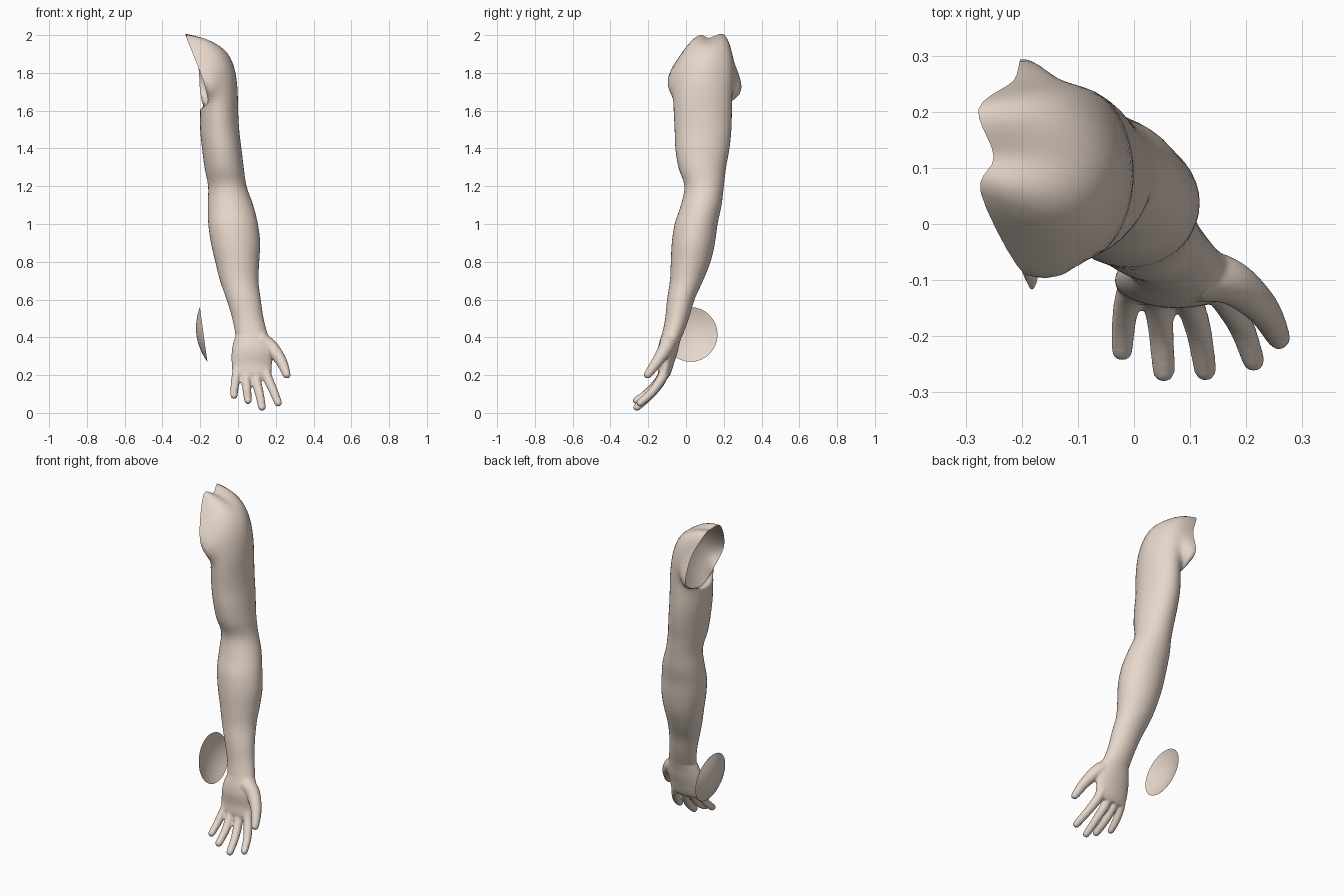
import bpy, bmesh, math
from mathutils import Vector as V

if "Cube" in bpy.data.objects:
    bpy.data.objects.remove(bpy.data.objects["Cube"])

skin = bpy.data.materials.new("skin")
skin.diffuse_color = (0.80, 0.68, 0.59, 1)
skin.use_nodes = True
skin.node_tree.nodes["Principled BSDF"].inputs["Base Color"].default_value = skin.diffuse_color
N = 40


def catmull(pts, t, closed=False):
    """Smooth interpolation through points, t in index units."""
    n = len(pts)
    i = int(math.floor(t)) if closed else min(int(t), n - 2)
    f = t - i
    g = (lambda k: pts[k % n]) if closed else (lambda k: pts[max(0, min(n - 1, k))])
    a, b, c, d = g(i - 1), g(i), g(i + 1), g(i + 2)
    return [0.5 * (2 * q + (r - p) * f + (2 * p - 5 * q + 4 * r - s) * f * f
                   + (3 * q - p - 3 * r + s) * f ** 3) for p, q, r, s in zip(a, b, c, d)]


def loft(bm, rings, cap=False):
    loops = [[bm.verts.new(p) for p in r] for r in rings]
    for a, b in zip(loops, loops[1:]):
        n = len(a)
        for i in range(n):
            bm.faces.new((a[i], a[(i + 1) % n], b[(i + 1) % n], b[i]))
    if cap:
        bm.faces.new(loops[0][::-1])
        bm.faces.new(loops[-1])


def finish(name, bm):
    bmesh.ops.recalc_face_normals(bm, faces=bm.faces)
    me = bpy.data.meshes.new(name)
    bm.to_mesh(me)
    bm.free()
    for p in me.polygons:
        p.use_smooth = True
    me.materials.append(skin)
    ob = bpy.data.objects.new(name, me)
    bpy.context.collection.objects.link(ob)
    return ob


def ellipse(row, n=N):
    z, x0, x1, y0, y1 = row
    return [V(((x0 + x1) / 2 + (x1 - x0) / 2 * math.cos(2 * math.pi * i / n),
               (y0 + y1) / 2 + (y1 - y0) / 2 * math.sin(2 * math.pi * i / n), z)) for i in range(n)]


# arm: z, x min, x max, y min, y max
arm = [(0.41, -0.012, 0.158, -0.128, -0.018), (0.50, -0.03, 0.135, -0.11, 0.015),
       (0.60, -0.06, 0.12, -0.10, 0.045), (0.70, -0.095, 0.108, -0.085, 0.09),
       (0.80, -0.12, 0.112, -0.08, 0.13), (0.90, -0.143, 0.117, -0.075, 0.153),
       (1.00, -0.157, 0.105, -0.06, 0.167), (1.10, -0.16, 0.08, -0.027, 0.188),
       (1.20, -0.158, 0.045, -0.008, 0.20), (1.30, -0.177, 0.03, -0.04, 0.212),
       (1.40, -0.19, 0.018, -0.056, 0.23), (1.50, -0.20, 0.006, -0.06, 0.24),
       (1.60, -0.20, 0.0, -0.065, 0.243)]
bm = bmesh.new()
rings = [ellipse(catmull(arm, k / 4)) for k in range(4 * (len(arm) - 1) + 1)]

# shoulder: rim of the opening (x, y, z) and handle back towards the arm, by angle
rim = [(-0.25, 0.12, 1.985, 0.22, 0.0, -0.02), (-0.277, 0.205, 2.0, 0.17, 0.03, -0.04),
       (-0.215, 0.255, 1.86, 0.10, 0.01, -0.05), (-0.20, 0.287, 1.70, 0.05, 0.0, -0.04),
       (-0.18, 0.12, 1.62, 0.0, 0.0, -0.01), (-0.16, -0.03, 1.66, 0.01, -0.01, -0.02),
       (-0.195, -0.09, 1.79, 0.08, -0.02, -0.05), (-0.273, 0.055, 1.99, 0.17, -0.06, -0.03)]
base = rings[-1]
for k in range(1, 17):
    t = k / 16
    ring = []
    for i, p0 in enumerate(base):
        r = catmull(rim, i * 8 / N, True)
        p3 = V(r[:3])
        p2 = p3 + V(r[3:])
        p1 = p0 + V((0, 0, 0.68 * (p3.z - 1.6)))
        ring.append(p0 * (1 - t) ** 3 + p1 * 3 * t * (1 - t) ** 2 + p2 * 3 * t * t * (1 - t) + p3 * t ** 3)
    rings.append(ring)
loft(bm, rings)
finish("arm_and_shoulder", bm)

# hand: palm rings plus tapered digits, fused by remesh
palm = [(0.455, -0.008, 0.142, -0.118, -0.012), (0.42, -0.010, 0.157, -0.127, -0.018),
        (0.37, -0.026, 0.180, -0.143, -0.033), (0.32, -0.034, 0.188, -0.150, -0.045),
        (0.26, -0.034, 0.180, -0.146, -0.064), (0.21, -0.028, 0.177, -0.150, -0.080),
        (0.185, -0.018, 0.165, -0.145, -0.095)]
bm = bmesh.new()
loft(bm, [ellipse(catmull(palm, k / 3), 32) for k in range(3 * (len(palm) - 1) + 1)], True)


def digit(pts, r0, r1):
    pts = [V(p) for p in pts]
    path = [V(catmull(pts, k / 5)) for k in range(5 * (len(pts) - 1) + 1)]
    n = len(path) - 1
    rings = []

    def ring(c, d, r):
        u = d.cross(V((0, 1, 0.3))).normalized()
        w = d.cross(u)
        rings.append([c + (u * math.cos(a) + w * math.sin(a)) * r
                      for a in (2 * math.pi * j / 14 for j in range(14))])
    for k, c in enumerate(path):
        d = (path[min(k + 1, n)] - path[max(k - 1, 0)]).normalized()
        ring(c, d, r0 + (r1 - r0) * k / n)
    for a in (0.4, 0.8, 1.2, 1.5):      # rounded tip
        ring(path[-1] + d * r1 * math.sin(a), d, r1 * math.cos(a))
    loft(bm, rings, True)


digit([(0.01, -0.10, 0.27), (-0.008, -0.125, 0.20), (-0.018, -0.175, 0.135), (-0.021, -0.225, 0.092)], 0.028, 0.019)
digit([(0.05, -0.105, 0.27), (0.042, -0.128, 0.19), (0.048, -0.19, 0.115), (0.053, -0.262, 0.066)], 0.029, 0.020)
digit([(0.085, -0.105, 0.27), (0.095, -0.128, 0.18), (0.115, -0.19, 0.095), (0.127, -0.260, 0.030)], 0.030, 0.020)
digit([(0.13, -0.10, 0.27), (0.155, -0.125, 0.19), (0.19, -0.18, 0.11), (0.213, -0.243, 0.053)], 0.030, 0.020)
digit([(0.12, -0.09, 0.38), (0.175, -0.105, 0.345), (0.228, -0.150, 0.275), (0.258, -0.203, 0.202)], 0.050, 0.021)
hand = finish("hand", bm)
rm = hand.modifiers.new("fuse", 'REMESH')
rm.mode = 'VOXEL'
rm.voxel_size = 0.006
rm.use_smooth_shade = True
sm = hand.modifiers.new("soften", 'SMOOTH')
sm.factor = 0.5
sm.iterations = 5
me = bpy.data.meshes.new_from_object(hand.evaluated_get(bpy.context.evaluated_depsgraph_get()))
hand.modifiers.clear()
hand.data = me
if not me.materials:
    me.materials.append(skin)
# open the wrist end
bm = bmesh.new()
bm.from_mesh(me)
bmesh.ops.bisect_plane(bm, geom=bm.verts[:] + bm.edges[:] + bm.faces[:], plane_co=(0, 0, 0.435),
                       plane_no=(0, 0, 1), clear_outer=True)
bm.to_mesh(me)
bm.free()

# loose shallow round cap beside the hand
bm = bmesh.new()
c, up, out = V((-0.182, 0.025, 0.415)), V((-0.137, 0, 0.99)), V((-0.99, 0, -0.137))
rings = []
for k in range(9):
    r = 1 - k / 8 * 0.98
    rings.append([c + V((0, math.cos(a), 0)) * 0.142 * r + up * 0.146 * r * math.sin(a)
                  + out * 0.038 * (1 - r * r)
                  for a in (2 * math.pi * j / 32 for j in range(32))])
loft(bm, rings)
bm.faces.new([v for v in bm.verts][-32:])
finish("loose_cap", bm)
